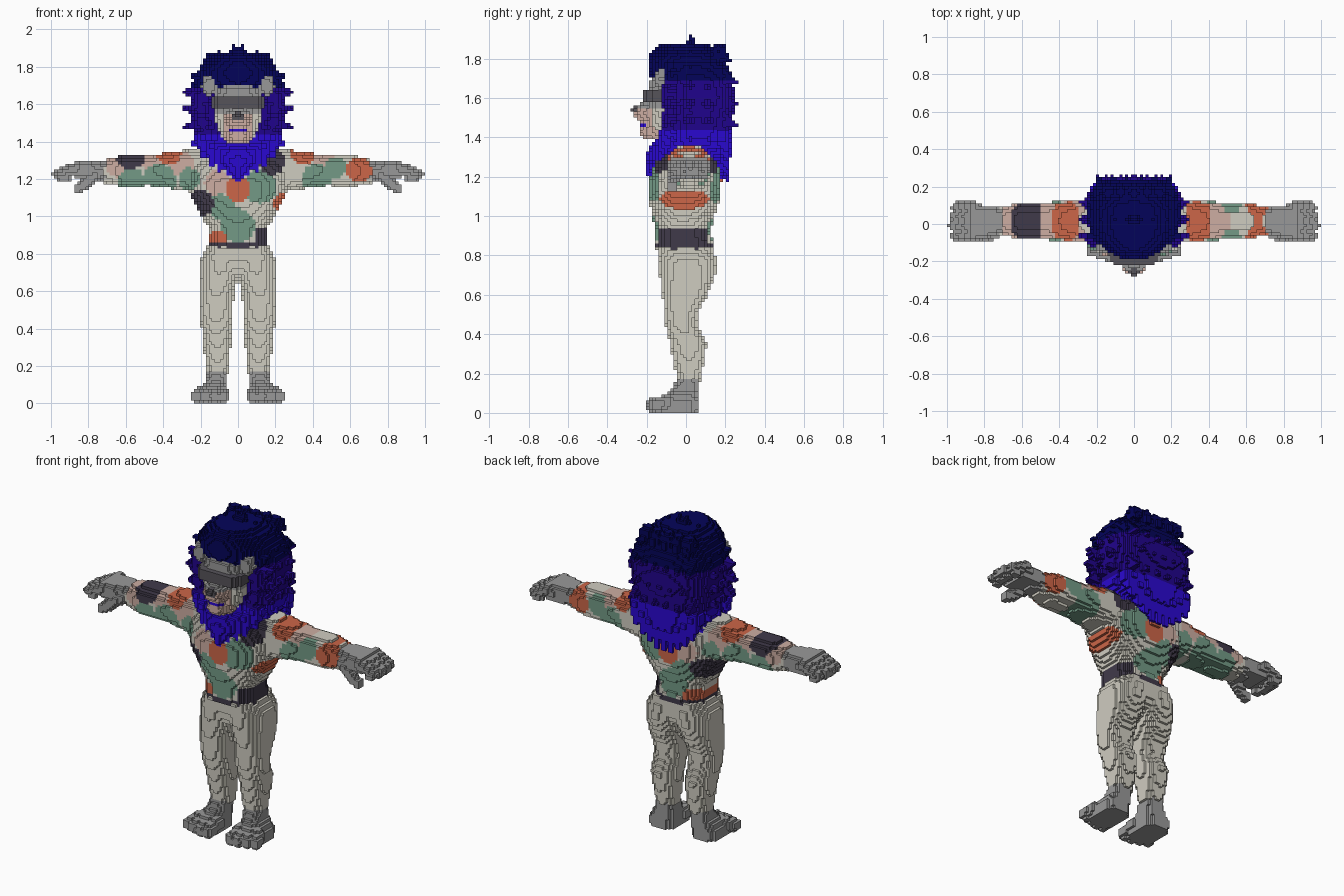
import bpy, math
from mathutils import Vector

if "Cube" in bpy.data.objects:
    bpy.data.objects.remove(bpy.data.objects["Cube"])

H = 1 / 64            # block size of the stepped surface
cells = {}            # (i, j, k) -> (part, colour)

COLOURS = {
    "navy": "04045A", "indigo": "20048C", "violet": "2A08D0", "grey": "999999",
    "cream": "CFCCC0", "charcoal": "403A4A", "orange": "CC6648",
    "green": "739A86", "blush": "CDAEA2", "visor_grey": "56535A"}


def linear(h):
    rgb = [c / 255 for c in bytes.fromhex(h)]
    return [c / 12.92 if c <= 0.04045 else ((c + 0.055) / 1.055) ** 2.4 for c in rgb] + [1]


# ---------- block filling helpers ----------
def fill(part, lo, hi, inside, colour, mirror=False):
    rng = [range(math.floor(a / H), math.ceil(b / H)) for a, b in zip(lo, hi)]
    for i in rng[0]:
        for j in rng[1]:
            for k in rng[2]:
                if k < 0:
                    continue
                x, y, z = (i + .5) * H, (j + .5) * H, (k + .5) * H
                if inside(x, y, z):
                    for n, sx in ((i, x), (-1 - i, -x))[:2 if mirror else 1]:
                        cells[n, j, k] = (part, colour(sx, y, z) if callable(colour) else colour)


def loft(part, axis, st, colour, mirror=False, e0=2.4, e1=None):
    """Stations (t, a0, a1, b0, b1): rounded sections along z (a=x, b=y) or x (a=y, b=z)."""
    e1 = e1 or e0

    def inside(x, y, z):
        t, a, b = (z, x, y) if axis == 'z' else (x, y, z)
        for p, q in zip(st, st[1:]):
            if p[0] <= t <= q[0]:
                f = (t - p[0]) / (q[0] - p[0])
                a0, a1, b0, b1 = (m + (n - m) * f for m, n in zip(p[1:], q[1:]))
                u = (2 * a - a0 - a1) / (a1 - a0)
                v = (2 * b - b0 - b1) / (b1 - b0)
                e = e0 if v < 0 else e1
                return abs(u) ** e + abs(v) ** e <= 1
        return False
    t = (st[0][0], st[-1][0])
    a = (min(s[1] for s in st), max(s[2] for s in st))
    b = (min(s[3] for s in st), max(s[4] for s in st))
    lo, hi = zip(a, b, t) if axis == 'z' else zip(t, a, b)
    fill(part, lo, hi, inside, colour, mirror)


def centred(part, st, colour, **kw):
    """Upright loft symmetric in x, stations (z, half width, y0, y1)."""
    loft(part, 'z', [(z, -w, w, y0, y1) for z, w, y0, y1 in st], colour, **kw)


def ball(part, c, r, colour, mirror=False):
    fill(part, [m - n for m, n in zip(c, r)], [m + n for m, n in zip(c, r)],
         lambda *p: sum(((m - n) / s) ** 2 for m, n, s in zip(p, c, r)) <= 1, colour, mirror)


def cone(part, p, q, r0, r1, colour, mirror=True):
    p, q = Vector(p), Vector(q)
    d = q - p
    r = max(r0, r1)

    def inside(x, y, z):
        w = Vector((x, y, z)) - p
        f = max(0, min(1, w.dot(d) / d.length_squared))
        return (w - d * f).length <= r0 + (r1 - r0) * f
    fill(part, [min(m, n) - r for m, n in zip(p, q)], [max(m, n) + r for m, n in zip(p, q)],
         inside, colour, mirror)


# ---------- patchwork shirt: first patch (x, z, radius) that contains the point ----------
PATCHES = {
    "charcoal": ((-.2, 1.07, .07), (.18, 1.29, .07), (-.575, 1.33, .08)),
    "orange": ((-.37, 1.35, .07), (.35, 1.35, .07), (.65, 1.25, .07), (0, 1.15, .07),
               (.25, 1.07, .06), (-.11, .88, .05)),
    "green": ((0, .95, .09), (-.09, 1.05, .07), (.12, 1.16, .09), (-.42, 1.19, .09),
              (-.57, 1.19, .07), (-.26, 1.2, .06), (.42, 1.2, .08), (.52, 1.26, .06)),
    "blush": ((-.3, 1.28, .07), (-.47, 1.31, .06), (-.11, 1.18, .07), (.46, 1.32, .06),
              (-.65, 1.27, .06))}


def shirt(x, y, z):
    if z < .86 or (x > .1 and z < .93):
        return "charcoal"
    for name, spots in PATCHES.items():
        if any(math.hypot(x - a, z - c) < r for a, c, r in spots):
            return name
    return "cream"


def hair(x, y, z):
    return "navy" if z > 1.69 else "indigo" if z > 1.435 else "violet"


# ---------- trousers ----------
loft("trousers", 'z', [
    (.15, .05, .165, -.04, .07), (.35, .035, .19, -.08, .105), (.45, .03, .2, -.105, .055),
    (.52, .025, .205, -.11, .065), (.6, .02, .21, -.12, .11), (.71, -.01, .205, -.135, .15),
    (.78, -.02, .2, -.14, .15), (.84, -.02, .165, -.15, .145)], "cream", True)
centred("trousers", [(.69, .17, -.1, .11), (.75, .19, -.13, .14), (.84, .16, -.15, .145)],
        "cream", e0=2.8)

# ---------- shirt body, belt and sleeves ----------
centred("shirt", [(.83, .16, -.155, .145), (.93, .155, -.155, .125), (1.1, .25, -.192, .175),
                  (1.18, .28, -.19, .18), (1.27, .27, -.16, .17), (1.36, .2, -.09, .13)],
        shirt, e0=2.5)
loft("sleeves", 'x', [
    (.12, -.1, .12, 1.1, 1.36), (.25, -.1, .13, 1.13, 1.36), (.47, -.085, .115, 1.165, 1.325),
    (.62, -.08, .11, 1.16, 1.325), (.72, -.055, .085, 1.18, 1.3)], shirt, True, e0=2.6)

# ---------- hands: palm, four curled fingers, thumb ----------
loft("hands", 'x', [(.71, -.05, .085, 1.19, 1.295), (.78, -.075, .1, 1.195, 1.3),
                    (.88, -.08, .105, 1.2, 1.3)], "grey", True, e0=3)
for n in range(4):
    y, tip = .05 * n - .06, .97 - .012 * abs(n - 1.3)
    cone("hands", (.86, y, 1.262), (tip, y, 1.225), .031, .028, "grey")
    cone("hands", (tip, y, 1.225), (tip - .03, y, 1.205), .028, .024, "grey")
cone("hands", (.75, -.05, 1.23), (.82, -.07, 1.17), .035, .03, "grey")
cone("hands", (.82, -.07, 1.17), (.855, -.07, 1.148), .03, .027, "grey")

# ---------- feet with four toes ----------
loft("feet", 'z', [(0, .06, .22, -.16, .07), (.05, .06, .225, -.16, .07),
                   (.12, .065, .175, -.07, .065), (.165, .06, .165, -.05, .065)],
     "grey", True, e0=2.8)
for n in range(4):
    cone("feet", (.085 + .035 * n, -.09, .055), (.082 + .046 * n, -.172 + .003 * n * n, .038),
         .04, .034, "grey")

# ---------- mane core ----------
centred("mane", [
    (1.19, .04, -.19, .2), (1.3, .17, -.205, .225), (1.35, .21, -.185, .23),
    (1.4, .23, -.14, .23), (1.6, .255, -.12, .25), (1.67, .25, -.13, .24), (1.71, .245, -.18, .235),
    (1.77, .225, -.195, .21), (1.83, .18, -.18, .17), (1.88, .1, -.12, .1)], hair, e0=2, e1=3.2)


# ---------- mane tufts ----------
def tuft(root, tip, r=.05):
    cone("mane", root, tip, r, .006, hair)


for y in (-.08, .01, .1):                       # fans around crown and sides
    for deg in range(-50, 91, 17):
        c, s = math.cos(math.radians(deg)), math.sin(math.radians(deg))
        drop = max(s, 0) * (abs(y - .01) * .45) + .02 * (c < .5) * c
        tuft((.2 * c, y, 1.57 + .25 * s - drop), (.3 * c, y + .02, 1.57 + .35 * s - drop))
for n in range(4):                              # back rows
    for m in range(3):
        x, z = .07 * m + .035 * (n % 2), 1.79 - .11 * n
        tuft((x, .17, z + .04), (x * 1.1, .265 - .04 * (n == 0), z - .01), .045)
for n in range(5):                              # beard and nape points
    x = .047 * n
    z = 1.2 + 3 * x * x
    tuft((x, -.15 + x * .3, z + .11), (x, -.2 + x * .5, z), .045)
    tuft((x, .18, z + .1), (x, .215, z - .035), .05)


# ---------- head ----------
def face(x, y, z):
    if abs(x) < .04 and 1.45 < z < 1.475 and y < -.2:
        return "violet"
    return "grey" if z > 1.55 else "blush" if abs(x) < .075 else "cream"


centred("head", [(1.39, .06, -.2, 0), (1.45, .1, -.195, 0), (1.52, .125, -.19, 0),
                 (1.62, .135, -.19, 0), (1.68, .12, -.185, 0), (1.71, .08, -.16, 0)], face, e0=2.8)
ball("head", (0, -.19, 1.525), (.075, .08, .06), face)
ball("head", (0, -.185, 1.435), (.062, .055, .05), face)
ball("nose", (0, -.25, 1.535), (.034, .026, .028), "visor_grey")
centred("visor", [(1.575, .135, -.22, -.05), (1.645, .135, -.22, -.05)], "visor_grey", e0=4)
ball("ears", (.155, -.125, 1.7), (.042, .035, .055), "grey", True)

# ---------- turn the blocks into one outer shell per part ----------
mats = {}
for name, h in COLOURS.items():
    mats[name] = bpy.data.materials.new(name)
    mats[name].diffuse_color = linear(h)

for part in sorted({c[0] for c in cells.values()}):
    verts, faces, cols, used = {}, [], [], []
    for p, (owner, colour) in cells.items():
        if owner != part:
            continue
        for ax in range(3):
            for side in (0, 1):
                nb = list(p)
                nb[ax] += 2 * side - 1
                if tuple(nb) in cells:
                    continue
                quad = []
                for du, dv in ((0, 0), (1, 0), (1, 1), (0, 1)):
                    v = list(p)
                    v[ax] += side
                    v[(ax + 1) % 3] += du
                    v[(ax + 2) % 3] += dv
                    quad.append(verts.setdefault(tuple(v), len(verts)))
                faces.append(quad if side else quad[::-1])
                if colour not in used:
                    used.append(colour)
                cols.append(used.index(colour))
    mesh = bpy.data.meshes.new(part)
    mesh.from_pydata([[c * H for c in v] for v in verts], [], faces)
    for colour in used:
        mesh.materials.append(mats[colour])
    mesh.polygons.foreach_set("material_index", cols)
    mesh.update()
    bpy.context.collection.objects.link(bpy.data.objects.new(part, mesh))

for m in bpy.data.materials:
    if m.users and not m.is_grease_pencil:
        m.use_nodes = True
        m.node_tree.nodes["Principled BSDF"].inputs["Base Color"].default_value = m.diffuse_color
